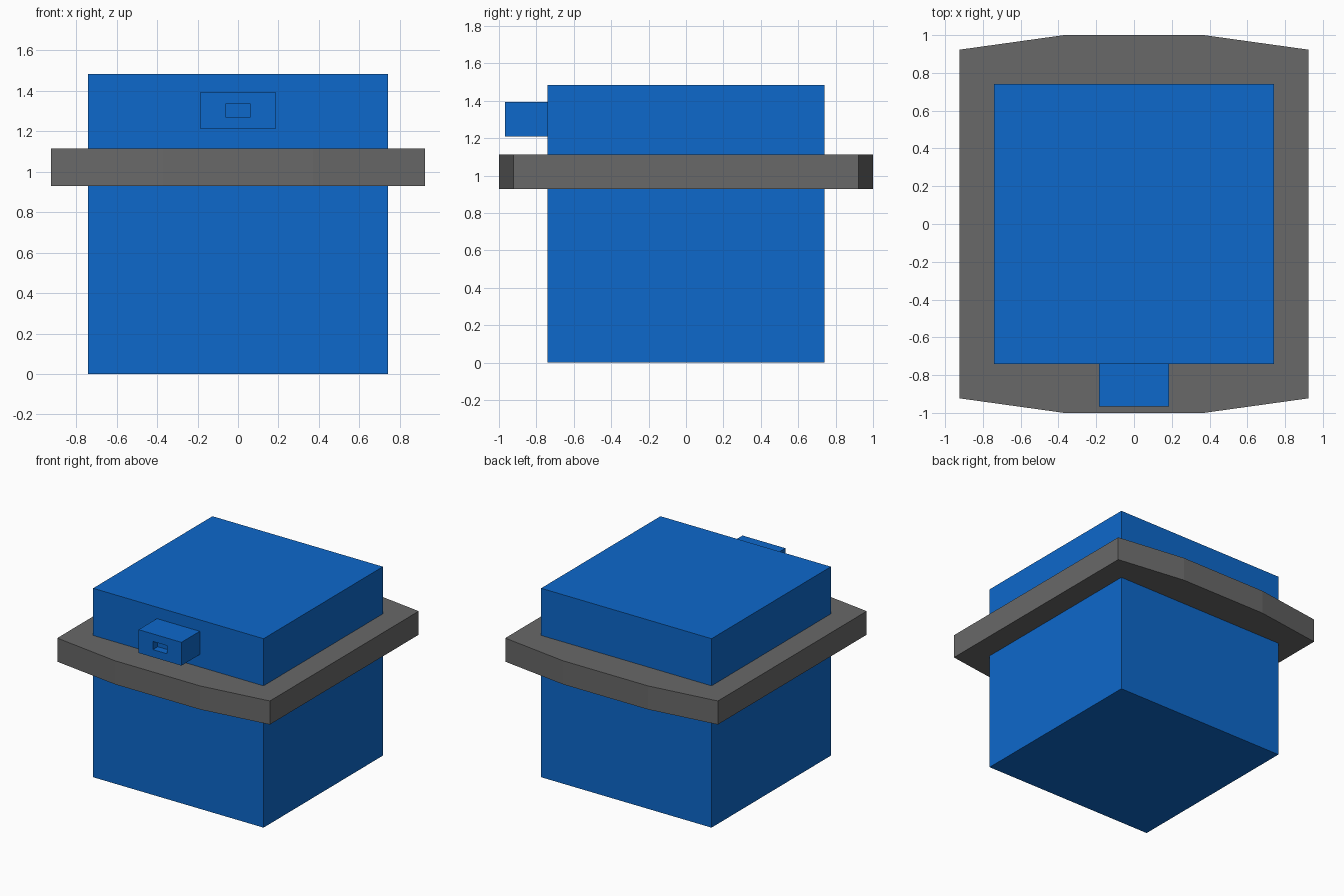
import bpy, bmesh

if "Cube" in bpy.data.objects:
    bpy.data.objects.remove(bpy.data.objects["Cube"])


def material(name, rgb):
    m = bpy.data.materials.new(name)
    m.diffuse_color = (*rgb, 1)
    m.use_nodes = True
    m.node_tree.nodes["Principled BSDF"].inputs["Base Color"].default_value = m.diffuse_color
    return m


def finish(name, bm, mat):
    bmesh.ops.recalc_face_normals(bm, faces=bm.faces)
    mesh = bpy.data.meshes.new(name)
    bm.to_mesh(mesh)
    bm.free()
    mesh.materials.append(mat)
    ob = bpy.data.objects.new(name, mesh)
    bpy.context.collection.objects.link(ob)
    return ob


def box(lo, hi):
    bm = bmesh.new()
    bmesh.ops.create_cube(bm, size=1)
    for v in bm.verts:
        v.co = [(a + b) / 2 + c * (b - a) for a, b, c in zip(lo, hi, v.co)]
    return bm


blue = material("blue", (0.004, 0.14, 0.6))
grey = material("dark_grey", (0.14, 0.14, 0.14))

# Main block
finish("body", box((-0.74, -0.74, 0), (0.74, 0.74, 1.483)), blue)

# Collar plate with shallow bowed front and back edges
front = [(-0.923, -0.923), (-0.37, -1), (0.37, -1), (0.923, -0.923)]
outline = front + [(-x, -y) for x, y in front]
bm = bmesh.new()
base = bm.faces.new([bm.verts.new((x, y, 0.928)) for x, y in outline])
top = bmesh.ops.extrude_face_region(bm, geom=[base], use_keep_orig=True)["geom"]
bmesh.ops.translate(bm, vec=(0, 0, 0.185),
                    verts=[g for g in top if isinstance(g, bmesh.types.BMVert)])
finish("collar", bm, grey)

# Front latch with a small recessed slot, inset then pushed in
bm = box((-0.186, -0.967, 1.21), (0.186, -0.74, 1.393))
face = min(bm.faces, key=lambda f: f.calc_center_median().y)
slot = bmesh.ops.extrude_discrete_faces(bm, faces=[face])["faces"][0]
bmesh.ops.remove_doubles(bm, verts=[], dist=0)
for v in slot.verts:
    v.co.x *= 0.062 / 0.186
    v.co.z = 1.3015 + (v.co.z - 1.3015) * 0.032 / 0.0915
pocket = bmesh.ops.extrude_discrete_faces(bm, faces=[slot])["faces"][0]
bmesh.ops.translate(bm, vec=(0, 0.06, 0), verts=pocket.verts)
finish("latch", bm, blue)
